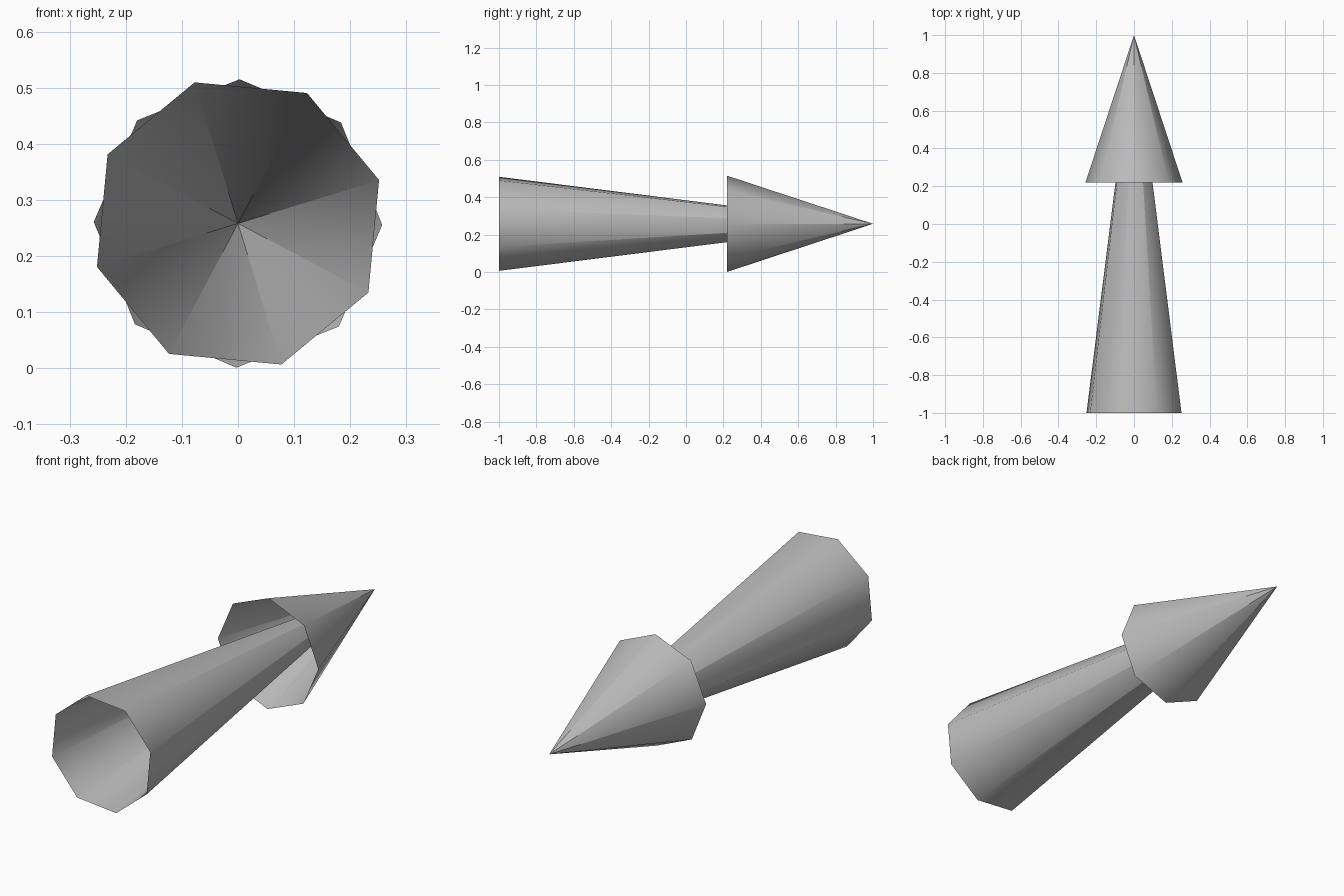
import bpy, bmesh
from math import cos, sin, radians

cube = bpy.data.objects.get("Cube")
if cube:
    bpy.data.objects.remove(cube, do_unlink=True)

grey = bpy.data.materials.new("plain grey")
grey.use_nodes = True
colour = (0.5, 0.5, 0.5, 1)
grey.diffuse_color = colour
grey.node_tree.nodes["Principled BSDF"].inputs["Base Color"].default_value = colour

CENTRE_Z = 0.258
TIP_Y = 1.0
SIDES = 8


def open_cone(name, base_y, radius, turn):
    """Open-based cone along y; each side has its own tip so the point stays crisp."""
    bm = bmesh.new()
    ring = []
    for i in range(SIDES):
        a = radians(turn + i * 360 / SIDES)
        ring.append(bm.verts.new((radius * cos(a), base_y, CENTRE_Z + radius * sin(a))))
    for i in range(SIDES):
        tip = bm.verts.new((0, TIP_Y, CENTRE_Z))
        face = bm.faces.new((ring[i], tip, ring[(i + 1) % SIDES]))
        face.smooth = True
        face.normal_update()
        # Turn every side to face outwards
        mid = face.calc_center_median()
        if face.normal.x * mid.x + face.normal.z * (mid.z - CENTRE_Z) < 0:
            face.normal_flip()
    mesh = bpy.data.meshes.new(name)
    bm.to_mesh(mesh)
    bm.free()
    mesh.materials.append(grey)
    obj = bpy.data.objects.new(name, mesh)
    bpy.context.collection.objects.link(obj)


# Long flared shaft and the short arrow head share one tip
open_cone("shaft", -1.0, 0.263, 17.1)
open_cone("arrow_head", 0.22, 0.257, -0.6)
